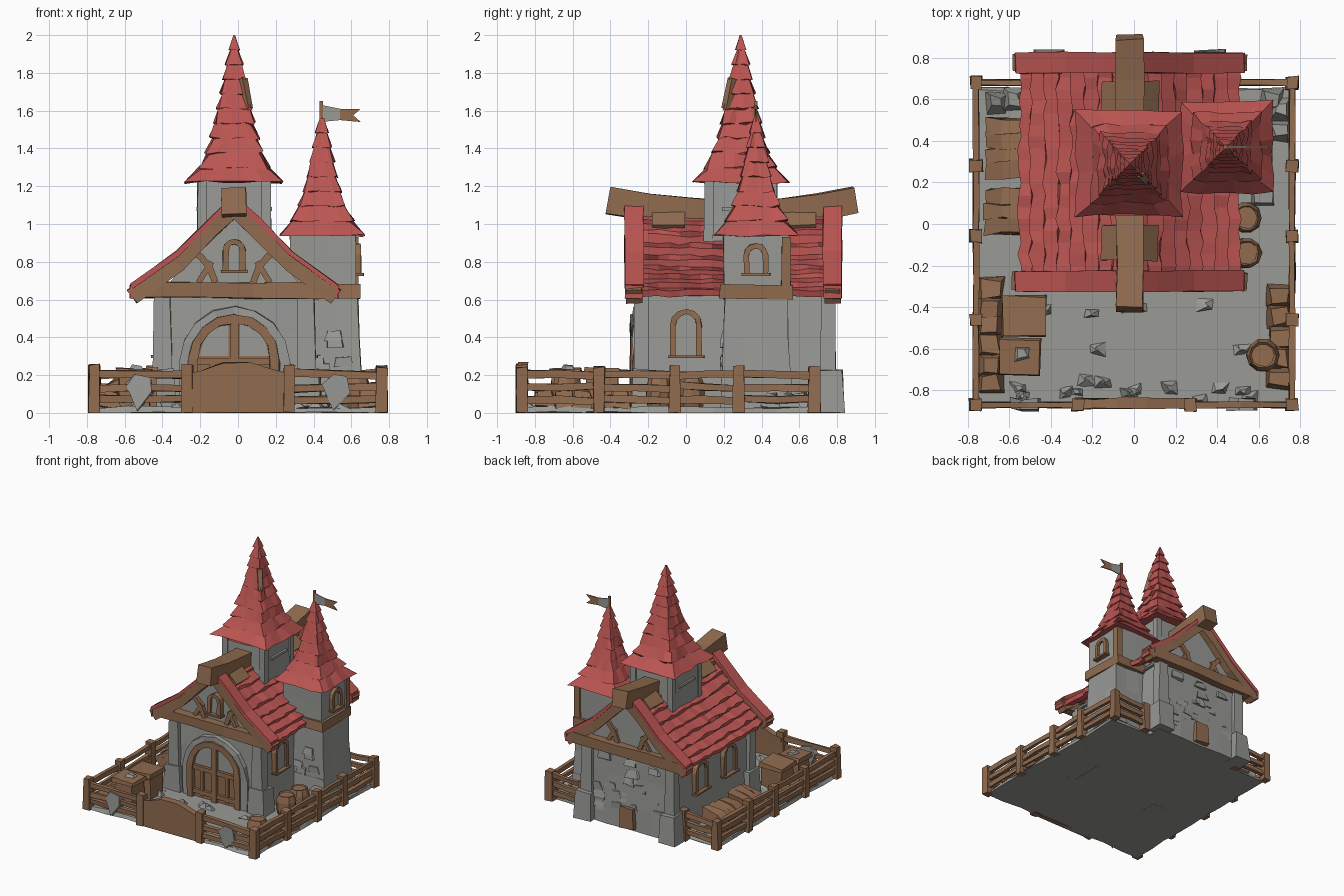
import bpy, bmesh, math, random
from mathutils import Vector

random.seed(4)
cube = bpy.data.objects.get("Cube")
if cube:
    bpy.data.objects.remove(cube)


def material(name, rgb):
    m = bpy.data.materials.new(name)
    m.use_nodes = True
    m.diffuse_color = (*rgb, 1)
    m.node_tree.nodes["Principled BSDF"].inputs["Base Color"].default_value = (*rgb, 1)
    return m


STONE = material("grey stone", (0.32, 0.325, 0.305))
WOOD = material("brown wood", (0.285, 0.15, 0.08))
RED = material("red tiles", (0.50, 0.092, 0.085))
CX = -0.02  # centre line of the house


def finish(name, bm, mat):
    bmesh.ops.recalc_face_normals(bm, faces=bm.faces)
    me = bpy.data.meshes.new(name)
    bm.to_mesh(me)
    bm.free()
    me.materials.append(mat)
    ob = bpy.data.objects.new(name, me)
    bpy.context.collection.objects.link(ob)
    return ob


def loft(name, rings, mat, jit=0.0):
    """Skin equal closed rings and cap both ends."""
    bm = bmesh.new()
    wob = lambda: random.uniform(-jit, jit)
    vs = [[bm.verts.new((p[0] + wob(), p[1] + wob(), max(0, p[2] + wob()))) for p in r] for r in rings]
    n = len(rings[0])
    for a, b in zip(vs, vs[1:]):
        for i in range(n):
            bm.faces.new((a[i], a[(i + 1) % n], b[(i + 1) % n], b[i]))
    bm.faces.new(vs[0])
    bm.faces.new(vs[-1])
    return finish(name, bm, mat)


def square(x, y, z, hx, hy, segs=1):
    c = [(-hx, -hy), (hx, -hy), (hx, hy), (-hx, hy)]
    return [(x + a[0] + (b[0] - a[0]) * k / segs, y + a[1] + (b[1] - a[1]) * k / segs, z)
            for a, b in zip(c, c[1:] + c[:1]) for k in range(segs)]


def box(name, x, y, z0, z1, w, d, mat, taper=1.0, jit=0.0):
    return loft(name, [square(x, y, z0, w / 2, d / 2),
                       square(x, y, z1, w * taper / 2, d * taper / 2)], mat, jit)


def beam(name, pts, w, h, mat, ref=(0, 0, 1), jit=0.0):
    """Sweep a rectangle along a path; w is measured across ref, h along it."""
    pts = [Vector(p) for p in pts]
    rings = []
    for i, p in enumerate(pts):
        t = (pts[min(i + 1, len(pts) - 1)] - pts[max(i - 1, 0)]).normalized()
        s = t.cross(Vector(ref)).normalized()
        u = s.cross(t)
        rings.append([p + s * a * w / 2 + u * b * h / 2 for a, b in ((-1, -1), (1, -1), (1, 1), (-1, 1))])
    return loft(name, rings, mat, jit)


def prism(name, outline, y0, y1, mat, jit=0.0):
    return loft(name, [[(x, y, z) for x, z in outline] for y in (y0, y1)], mat, jit)


def arch(r, spring, n=8):
    return [(-r, 0)] + [(-r * math.cos(math.pi * k / n), spring + r * math.sin(math.pi * k / n))
                        for k in range(n + 1)] + [(r, 0)]


def place(parts, loc, angle=0):
    for ob in parts:
        ob.location, ob.rotation_euler.z = loc, angle


def window(name, loc, angle, r, spring):
    path = [(x, 0, z) for x, z in arch(r, spring, 6)]
    place([beam(name + "_frame", path, 0.028, 0.05, WOOD, (0, 1, 0), 0.003),
           prism(name + "_pane", arch(r, spring, 6), -0.006, 0.02, STONE),
           box(name + "_sill", 0, -0.01, -0.02, 0.015, r * 2 + 0.05, 0.06, WOOD, 1, 0.003)], loc, angle)


def lerp(table, t):
    for (a, va), (b, vb) in zip(table, table[1:]):
        if t <= b:
            return va + (vb - va) * (t - a) / (b - a)
    return table[-1][1]


# Ground and scattered stones
loft("ground", [square(0, -0.11, 0, 0.76, 0.76, 9), square(0, -0.11, 0.03, 0.75, 0.75, 9)], STONE, 0.008)
for i in range(24):
    x, y = random.uniform(-0.6, 0.6), random.choice((-0.83, -0.8, -0.8, -0.6, -0.4)) + random.uniform(-0.03, 0.05)
    box("ground_stone", x, y, 0.025, 0.055, 0.07, 0.05, STONE, 0.2, 0.012)
for x, y in ((-0.66, 0.59), (-0.58, 0.6), (0.7, 0.55), (0.66, 0.6), (0.7, 0.45)):
    box("loose_rock", x, y, 0.03, 0.1, 0.11, 0.1, STONE, 0.5, 0.015)

# House walls, gables and corner buttresses
loft("house_walls", [square(CX, 0.26, z, hx, hy, 4) for z, hx, hy in
                     ((0, 0.41, 0.52), (0.2, 0.4, 0.51), (0.42, 0.39, 0.505), (0.66, 0.38, 0.50))], STONE, 0.006)
half = [(0.4, 0.62), (0.3, 0.74), (0.12, 0.92)]
prism("gable_walls", [(CX - x, z) for x, z in half] + [(CX, 1.03)] + [(CX + x, z) for x, z in half[::-1]],
      -0.245, 0.765, STONE)
for sx in (-1, 1):
    for y in (-0.225, 0.765):
        x = CX + sx * 0.385
        box("buttress_foot", x, y, 0, 0.23, 0.15, 0.14, STONE, 0.86, 0.008)
        box("buttress", x - sx * 0.005, y - 0.01, 0.2, 0.62, 0.10, 0.08, STONE, 0.85, 0.006)
for i in range(26):
    y = random.choice((-0.245, 0.762, 0.762))
    x, z = random.uniform(-0.34, 0.3), random.uniform(0.06, 0.53)
    if y > 0 or abs(x - CX) > 0.28:
        box("wall_stone", x, y, z, z + random.uniform(0.04, 0.07), 0.11, 0.025, STONE, 0.7, 0.012)

# Curved main roof in overlapping tile rows, set below the gable boards
SLOPE = [(0, 1.13), (0.12, 1.02), (0.3, 0.84), (0.54, 0.665)]
ROWS, COLS = 8, 18
for side, sx in (("right", -1), ("left", 1)):
    prof = []
    for r in range(ROWS):
        d0, d1 = 0.52 * r / ROWS, 0.52 * (r + 1) / ROWS
        prof += [(d0, lerp(SLOPE, d0) - 0.07), (d1 + 0.006, lerp(SLOPE, d1) - 0.047)]
    bm = bmesh.new()
    grid = []
    for c in range(COLS + 1):
        sag = 0.02 * math.sin(math.pi * c / COLS)
        grid.append([bm.verts.new((CX + sx * max(0, d + random.uniform(-0.011, 0.011)), -0.26 + 1.02 * c / COLS,
                                   z + random.uniform(-0.006, 0.006) - sag * (1 - d / 0.52))) for d, z in prof])
    for a, b in zip(grid, grid[1:]):
        for i in range(len(prof) - 1):
            bm.faces.new((a[i], a[i + 1], b[i + 1], b[i]))
    solid = finish(side + "_roof_tiles", bm, RED).modifiers.new("thickness", "SOLIDIFY")
    solid.thickness, solid.offset = 0.035, 0
    # Bargeboards with red capping at both gables
    for y in (-0.275, 0.775):
        beam("bargeboard", [(CX + sx * d, y, z - 0.05) for d, z in SLOPE], 0.085, 0.085, WOOD, jit=0.004)
        beam("bargeboard_cap", [(CX + sx * d, y, z + 0.005) for d, z in SLOPE], 0.10, 0.028, RED, jit=0.004)
        box("cap_end", CX + sx * 0.545, y, 0.605, 0.675, 0.014, 0.095, RED, 1, 0.002)

# Sagging ridge beam and saddles
beam("ridge_beam", [(CX, y, z) for y, z in ((-0.41, 1.125), (-0.2, 1.09), (0.05, 1.065), (0.3, 1.055),
                                            (0.5, 1.065), (0.7, 1.09), (0.9, 1.125))], 0.13, 0.14, WOOD, jit=0.006)
for y in (-0.09, 0.6):
    for sx in (-1, 1):
        beam("ridge_saddle", [(CX + sx * 0.03, y, 1.08), (CX + sx * 0.13, y, 0.985)], 0.17, 0.025, WOOD, jit=0.005)

# Gable timbers, front and back
for y, dy in ((-0.275, -1), (0.785, 1)):
    beam("gable_tie_beam", [(CX + x, y, 0.65) for x in (-0.48, -0.2, 0.1, 0.5)], 0.07, 0.085, WOOD, jit=0.006)
    for sx in (-1, 1):
        beam("curved_brace", [(CX + sx * x, y - dy * 0.02, z) for x, z in
                              ((0.1, 0.69), (0.13, 0.77), (0.18, 0.83), (0.25, 0.86))], 0.035, 0.04, WOOD, (0, 1, 0))
        beam("straight_brace", [(CX + sx * 0.19, y - dy * 0.02, 0.69), (CX + sx * 0.12, y - dy * 0.02, 0.8)],
             0.03, 0.035, WOOD, (0, 1, 0))
window("gable_window", (CX, -0.265, 0.74), 0, 0.045, 0.12)

# Arched double door with a stone surround
door = [beam("door_stone_arch", [(x, 0, z) for x, z in arch(0.265, 0.25)], 0.05, 0.05, STONE, (0, 1, 0), 0.008),
        beam("door_frame", [(x, -0.01, z) for x, z in arch(0.215, 0.265)], 0.05, 0.06, WOOD, (0, 1, 0), 0.004),
        prism("door_leaf", arch(0.205, 0.265), -0.01, 0.03, WOOD),
        box("door_middle", 0, -0.02, 0, 0.47, 0.045, 0.03, WOOD)]
for z in (0.04, 0.235):
    door.append(box("door_rail", 0, -0.02, z, z + 0.035, 0.41, 0.025, WOOD))
for sx in (-1, 1):
    door.append(prism("door_pane", [(sx * x, z) for x, z in
                                    ((0.03, 0.28), (0.185, 0.28), (0.16, 0.37), (0.1, 0.43), (0.03, 0.455))],
                      -0.017, -0.01, STONE))
    door.append(box("door_stile", sx * 0.115, -0.02, 0.03, 0.25, 0.03, 0.02, WOOD))
place(door, (CX, -0.255, 0.02))
box("back_hatch", CX, 0.785, 0.02, 0.19, 0.13, 0.05, WOOD, 0.9, 0.006)

# Side windows
window("left_side_window", (0.38, 0.0, 0.29), math.pi / 2, 0.07, 0.175)
for y in (0.05, 0.42):
    window("right_side_window", (-0.42, y, 0.29), -math.pi / 2, 0.07, 0.175)


def tower_roof(name, x, y, table, rows, jit):
    rings = []
    z0, z1 = table[0][0], table[-1][0]
    for r in range(rows):
        a, b = (z0 + (z1 - z0) * k / rows for k in (r, r + 1))
        for z, extra in ((a, 0.005), (b, -0.004)):
            h = max(0.004, lerp(table, z) + extra)
            rings.append(square(x, y, z, h, h, 5))
    ob = loft(name, rings, RED)
    for v in ob.data.vertices:  # ragged tile edges, calmer towards the tip
        k = jit * min(1, abs(v.co.x - x) * 8 + 0.1)
        v.co += Vector((random.uniform(-k, k), random.uniform(-k, k), random.uniform(-k, k)))


# Central tower
loft("central_tower", [square(CX, 0.29, z, h, h, 3) for z, h in ((0.85, 0.19), (1.05, 0.185), (1.25, 0.18))],
     STONE, 0.004)
for sx in (-1, 1):
    for sy in (-1, 1):
        box("tower_post", CX + sx * 0.17, 0.29 + sy * 0.17, 0.9, 1.25, 0.05, 0.05, STONE, 0.95, 0.003)
    box("tower_side_sill", CX + sx * 0.185, 0.29, 1.07, 1.09, 0.03, 0.2, STONE)
tower_roof("central_tower_roof", CX, 0.29, [(1.22, 0.25), (1.29, 0.185), (1.4, 0.135), (1.5, 0.107), (1.6, 0.085),
                                            (1.77, 0.053), (1.82, 0.048), (2.0, 0.004)], 10, 0.011)
beam("roof_corner_patch", [(CX + 0.045, 0.245, 1.77), (CX + 0.08, 0.21, 1.61)], 0.035, 0.03, WOOD, jit=0.004)

# Corner turret with its timbers
TX, TY = 0.45, 0.37
loft("turret_base", [square(TX + 0.02, TY, z, h, h, 3) for z, h in
                     ((0, 0.19), (0.2, 0.18), (0.4, 0.17), (0.63, 0.165))], STONE, 0.006)
box("turret_foot", TX + 0.03, TY, 0, 0.2, 0.36, 0.40, STONE, 0.9, 0.01)
box("turret_step", 0.62, 0.14, 0.02, 0.14, 0.1, 0.09, STONE, 0.9, 0.01)
loft("turret_upper", [square(TX, TY, z, h, h, 2) for z, h in ((0.6, 0.17), (0.8, 0.172), (0.97, 0.175))], STONE, 0.004)
box("turret_belt", TX, TY, 0.605, 0.68, 0.385, 0.385, WOOD, 1, 0.006)
box("turret_corner_post", TX + 0.16, TY + 0.16, 0.66, 0.93, 0.05, 0.05, WOOD, 1, 0.004)
for i in range(5):
    z = random.uniform(0.1, 0.5)
    box("turret_stone", TX + random.uniform(-0.04, 0.12), TY - 0.17, z, z + 0.05, 0.09, 0.03, STONE, 0.8, 0.008)
window("turret_window", (TX + 0.175, TY, 0.725), math.pi / 2, 0.05, 0.11)
tower_roof("turret_roof", TX - 0.005, TY, [(0.94, 0.215), (0.99, 0.175), (1.1, 0.115), (1.2, 0.085), (1.3, 0.066),
                                           (1.45, 0.036), (1.56, 0.015)], 8, 0.01)
box("flag_pole", TX - 0.01, TY, 1.5, 1.65, 0.018, 0.018, WOOD)
prism("flag_hoist", [(0.44, 1.54), (0.54, 1.55), (0.54, 1.61), (0.44, 1.63)], TY - 0.004, TY + 0.004, STONE)
prism("flag_tail", [(0.54, 1.55), (0.65, 1.54), (0.61, 1.575), (0.65, 1.61), (0.54, 1.61)],
      TY - 0.004, TY + 0.004, WOOD)


# Fence
def fence(posts):
    for i, (x, y) in enumerate(posts):
        box("fence_post", x, y, 0, 0.245 + random.uniform(-0.01, 0.015), 0.062, 0.062, WOOD, 0.92, 0.005)
        if i:
            px, py = posts[i - 1]
            for z in (0.07, 0.135, 0.205):
                a, b = random.uniform(-0.012, 0.012), random.uniform(-0.012, 0.012)
                beam("fence_rail", [(px, py, z + a), ((px + x) / 2, (py + y) / 2, z), (x, y, z + b)],
                     0.028, 0.038, WOOD, jit=0.004)


for sx in (-1, 1):
    fence([(sx * 0.27, -0.87), (sx * 0.76, -0.87), (sx * 0.76, -0.46), (sx * 0.76, -0.06),
           (sx * 0.76, 0.28), (sx * 0.76, 0.68), (sx * 0.46, 0.68)])
    prism("fence_boulder", [(sx * 0.52 + x, z) for x, z in ((-0.07, 0.15), (-0.01, 0.01), (0.07, 0.11),
                                                          (0.06, 0.19), (-0.02, 0.2))], -0.895, -0.84, STONE, 0.008)
prism("front_gate", [(-0.28, 0), (-0.28, 0.21), (-0.2, 0.22), (-0.08, 0.265), (0.06, 0.265), (0.2, 0.23),
                     (0.29, 0.2), (0.29, 0)], -0.89, -0.84, WOOD, 0.006)


# Barrels, crates, sacks and timber pile
def barrel(x, y, r, h):
    loft("barrel", [[(x + r * k * math.cos(a * math.pi / 5), y + r * k * math.sin(a * math.pi / 5), 0.02 + z * h)
                     for a in range(10)] for z, k in ((0, 0.8), (0.3, 1), (0.7, 1), (1, 0.8), (0.95, 0.7))], WOOD, 0.003)


for x, y, r, h in ((0.62, -0.63, 0.08, 0.18), (0.54, -0.14, 0.075, 0.17), (0.54, 0.03, 0.075, 0.16)):
    barrel(x, y, r, h)
for x, y, w in ((-0.53, -0.44, 0.19), (-0.55, -0.64, 0.18)):
    box("crate", x, y, 0.03, 0.2, w, w * 0.9, WOOD, 0.95, 0.012)
    box("crate_lid", x, y, 0.2, 0.235, w + 0.02, w * 0.9 + 0.02, WOOD, 0.95, 0.008)
box("crate_stone", -0.54, -0.62, 0.23, 0.25, 0.07, 0.07, STONE, 0.6, 0.01)
for x, y in [(-0.69, -0.76 + 0.09 * k) for k in range(6)] + [(0.7, -0.74 + 0.1 * k) for k in range(5)]:
    box("sack", x, y, 0.03, 0.12, 0.12, 0.11, WOOD, 0.7, 0.014)
for y in [-0.01, 0.06, 0.13, 0.26, 0.33, 0.4, 0.47]:
    beam("stacked_plank", [(-0.7, y, 0.1), (-0.62, y, 0.15), (-0.5, y, 0.17)], 0.075, 0.07, WOOD, jit=0.012)
    box("plank_support", -0.61, y, 0.03, 0.13, 0.15, 0.07, WOOD, 0.9, 0.01)
